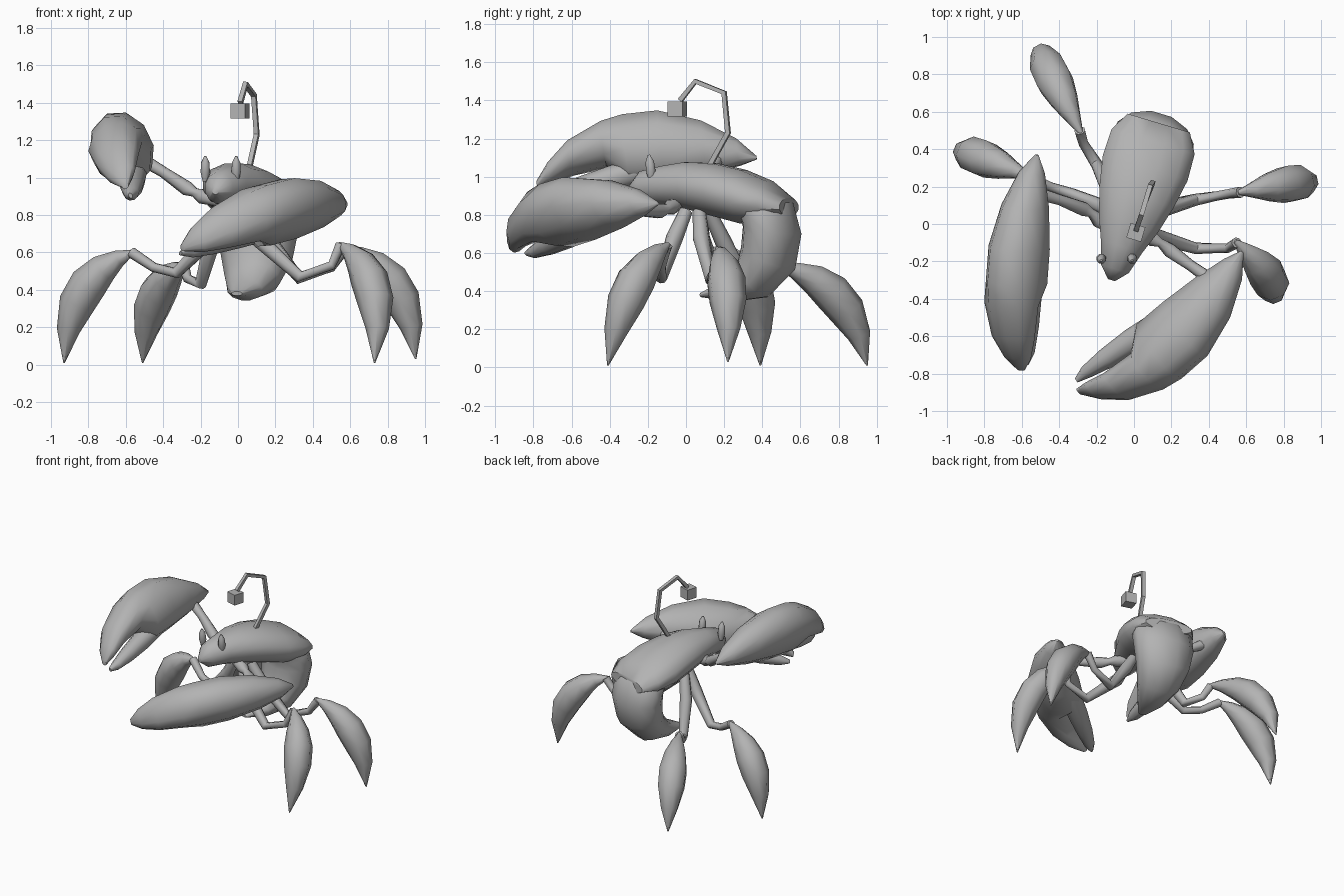
import bpy, bmesh, math
from mathutils import Vector

if "Cube" in bpy.data.objects:
    bpy.data.objects.remove(bpy.data.objects["Cube"], do_unlink=True)

shell = bpy.data.materials.new("shell_grey")
shell.use_nodes = True
shell.diffuse_color = (0.45, 0.45, 0.45, 1)
shell.node_tree.nodes["Principled BSDF"].inputs["Base Color"].default_value = (0.45, 0.45, 0.45, 1)


def finish(name, bm, angle):
    bmesh.ops.recalc_face_normals(bm, faces=bm.faces)
    mesh = bpy.data.meshes.new(name)
    bm.to_mesh(mesh)
    bm.free()
    mesh.materials.append(shell)
    obj = bpy.data.objects.new(name, mesh)
    bpy.context.collection.objects.link(obj)
    mesh.shade_smooth()
    mesh.set_sharp_from_angle(angle=math.radians(angle))
    return obj


def loft(name, centers, radii, hint, axis=None, sides=10, angle=50):
    """Skin elliptical rings along a path; radii are (across, up) pairs."""
    pts = [Vector(c) for c in centers]
    bm = bmesh.new()
    rings = []
    for i, (p, (rs, ru)) in enumerate(zip(pts, radii)):
        t = axis or (pts[min(i + 1, len(pts) - 1)] - pts[max(i - 1, 0)]).normalized()
        side = Vector(hint)
        side = (side - t * side.dot(t)).normalized()
        up = side.cross(t)
        ring = []
        for k in range(sides):
            a = 2 * math.pi * (k + 0.5) / sides
            ring.append(bm.verts.new(p + side * rs * math.cos(a) + up * ru * math.sin(a)))
        rings.append(ring)
    for r, q in zip(rings, rings[1:]):
        for k in range(sides):
            n = (k + 1) % sides
            bm.faces.new((r[k], r[n], q[n], q[k]))
    bm.faces.new(rings[0])
    bm.faces.new(rings[-1])
    return finish(name, bm, angle)


def limb(name, pts, radii):
    loft(name, pts, [(r, r) for r in radii], (0.3, 1, 0.1), sides=8)


# Body: carapace and curled tail share a slightly turned centre plane
def on_axis(y, z):
    return (0.3 * y - 0.03, y, z)


across = Vector((0.958, -0.287, 0))
# y, top, bottom, half width
carapace = [(-.30, .95, .91, .02), (-.24, 1.03, .86, .08), (-.12, 1.06, .85, .12),
            (0, 1.08, .83, .17), (.15, 1.075, .79, .215), (.3, 1.04, .75, .245),
            (.44, .98, .75, .24), (.54, .89, .79, .18)]
loft("carapace", [on_axis(y, (a + b) / 2) for y, a, b, w in carapace],
     [(w, (a - b) / 2) for y, a, b, w in carapace], across, Vector((0.287, 0.958, 0)), 12)
# y, z, half width, half thickness
tail = [(.36, .88, .2, .1), (.43, .8, .225, .14), (.45, .7, .22, .15), (.43, .57, .195, .15),
        (.35, .46, .155, .12), (.22, .4, .1, .06), (.08, .38, .03, .012)]
loft("tail", [on_axis(y, z) for y, z, w, h in tail],
     [(w, h) for y, z, w, h in tail], across, sides=12)

# Eye stalks
for name, x in (("right_eye", -.175), ("left_eye", -.01)):
    loft(name, [(x, -.18, .98), (x, -.185, 1.03), (x, -.19, 1.08), (x, -.195, 1.115)],
         [(.015, .015), (.027, .027), (.024, .024), (.006, .006)], (1, 0, 0), sides=8)

# Lure rod with a hanging block
rod = [(.06, .12, 1.05), (.10, .22, 1.23), (.085, .20, 1.44), (.04, .05, 1.5), (.012, -.03, 1.40)]
loft("lure_rod", rod, [(.018, .018)] * len(rod), across, sides=4, angle=30)
loft("lure_block", [(.01, -.045, 1.315), (.01, -.045, 1.395)], [(.058, .058)] * 2, across, sides=4, angle=30)


# Claws: one profile posed twice
# fraction of length, lower edge, upper edge, half thickness
palm = [(0, -.01, .01, .01), (.08, -.03, .12, .07), (.23, -.05, .25, .125), (.42, -.06, .34, .16),
        (.58, -.06, .345, .16), (.68, .07, .31, .15), (.84, .05, .225, .12),
        (.94, .01, .12, .075), (1, -.01, .03, .02)]
finger = [(.48, -.05, .09, .09), (.65, -.085, .06, .075), (.8, -.095, .02, .06),
          (.92, -.09, -.02, .04), (.98, -.07, -.04, .01)]


def claw(side_name, base, tip, up):
    base, tip, up = Vector(base), Vector(tip), Vector(up)
    axis = (tip - base).normalized()
    up = (up - axis * up.dot(axis)).normalized()
    for part, prof in (("claw", palm), ("claw_finger", finger)):
        loft(side_name + "_" + part,
             [base.lerp(tip, t) + up * (lo + hi) / 2 for t, lo, hi, w in prof],
             [(w, (hi - lo) / 2) for t, lo, hi, w in prof], axis.cross(up), axis)


claw("right", (-.52, .37, 1.1), (-.6, -.78, .95), (-.42, 0, .9))
claw("left", (.58, -.15, .86), (-.3, -.89, .62), (.54, -.63, .55))
arm_radii = (.03, .042, .025, .04, .03, .035)
limb("right_arm", [(-.08, -.04, .87), (-.19, .02, .9), (-.23, .06, .92), (-.27, .08, .94),
                   (-.4, .13, 1.03), (-.5, .16, 1.09)], arm_radii)
limb("left_arm", [(0, -.04, .86), (.1, -.08, .84), (.14, -.1, .83), (.19, -.14, .82),
                  (.3, -.22, .82), (.4, -.29, .85)], arm_radii)


# Walking legs: knobby limb, then an arched leaf-shaped blade down to the ground
def leg(name, pts, tip):
    limb(name + "_limb", pts, (.035, .045, .032, .026, .03))
    knee, tip = Vector(pts[-1]), Vector(tip)
    mid = (knee + tip) / 2
    out = Vector((mid.x, mid.y, 0)).normalized()
    bend = mid + out * .17 + Vector((0, 0, .17))
    steps = [(-.02, .012), (.1, .045), (.25, .08), (.42, .102), (.6, .098), (.8, .062), (1, .004)]
    path = [knee * (1 - s) ** 2 + bend * 2 * s * (1 - s) + tip * s * s for s, r in steps]
    loft(name + "_blade", path, [(r, r) for s, r in steps], (-out.y, out.x, 0), sides=8)


leg("left_front_leg", [(.04, 0, .82), (.1, -.06, .68), (.33, -.13, .47), (.5, -.13, .53),
                       (.55, -.1, .64)], (.73, -.41, .01))
leg("left_back_leg", [(.06, .07, .82), (.15, .08, .68), (.33, .13, .46), (.5, .16, .52),
                      (.57, .17, .62)], (.95, .22, .03))
leg("right_front_leg", [(-.08, .08, .82), (-.14, .08, .68), (-.33, .16, .49), (-.45, .2, .52),
                        (-.57, .26, .6)], (-.93, .39, .01))
leg("right_back_leg", [(-.07, .12, .82), (-.14, .2, .65), (-.2, .32, .43), (-.27, .43, .46),
                       (-.29, .5, .53)], (-.51, .95, .01))
